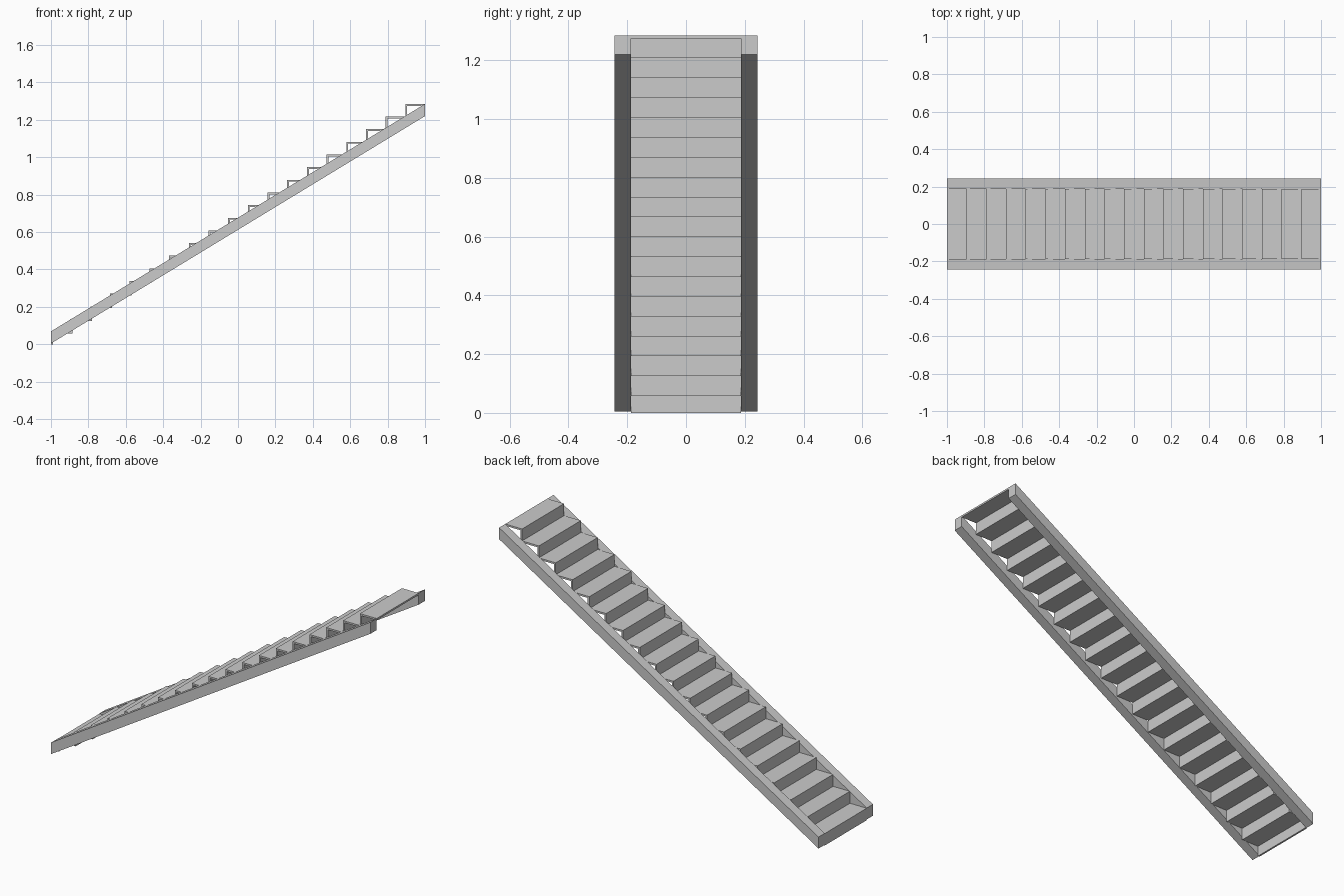
import bpy
import bmesh

cube = bpy.data.objects.get("Cube")
if cube:
    bpy.data.objects.remove(cube, do_unlink=True)

STEPS = 19
RUN = 2 / STEPS
RISE = 1.285 / STEPS
THICK = 0.01
INNER, OUTER = 0.188, 0.243

grey = bpy.data.materials.new("light grey")
grey.use_nodes = True
colour = (0.6, 0.6, 0.6, 1)
grey.diffuse_color = colour
grey.node_tree.nodes["Principled BSDF"].inputs["Base Color"].default_value = colour


def prism(name, profile, y0, y1):
    """Extrude an x-z profile from y0 to y1."""
    bm = bmesh.new()
    face = bm.faces.new([bm.verts.new((x, y0, z)) for x, z in profile])
    new = bmesh.ops.extrude_face_region(bm, geom=[face])["geom"]
    moved = [v for v in new if isinstance(v, bmesh.types.BMVert)]
    bmesh.ops.translate(bm, verts=moved, vec=(0, y1 - y0, 0))
    bmesh.ops.recalc_face_normals(bm, faces=bm.faces)
    mesh = bpy.data.meshes.new(name)
    bm.to_mesh(mesh)
    bm.free()
    mesh.materials.append(grey)
    obj = bpy.data.objects.new(name, mesh)
    bpy.context.collection.objects.link(obj)


def board(name, x0, x1, z0, z1):
    prism(name, [(x0, z0), (x1, z0), (x1, z1), (x0, z1)], -INNER, INNER)


# Sloping side stringers with upright ends
slope = [(-1, 0.004), (1, 1.22), (1, 1.285), (-1, 0.069)]
prism("right_stringer", slope, -OUTER, -INNER)
prism("left_stringer", slope, INNER, OUTER)

# Thin risers, each standing on the back edge of the tread below
for i in range(STEPS):
    x, z = -1 + i * RUN, i * RISE
    top = z + RISE
    board(f"riser_{i + 1}", x, x + THICK, z, top - THICK)
    board(f"tread_{i + 1}", x, min(x + RUN + THICK, 1), top - THICK, top)
